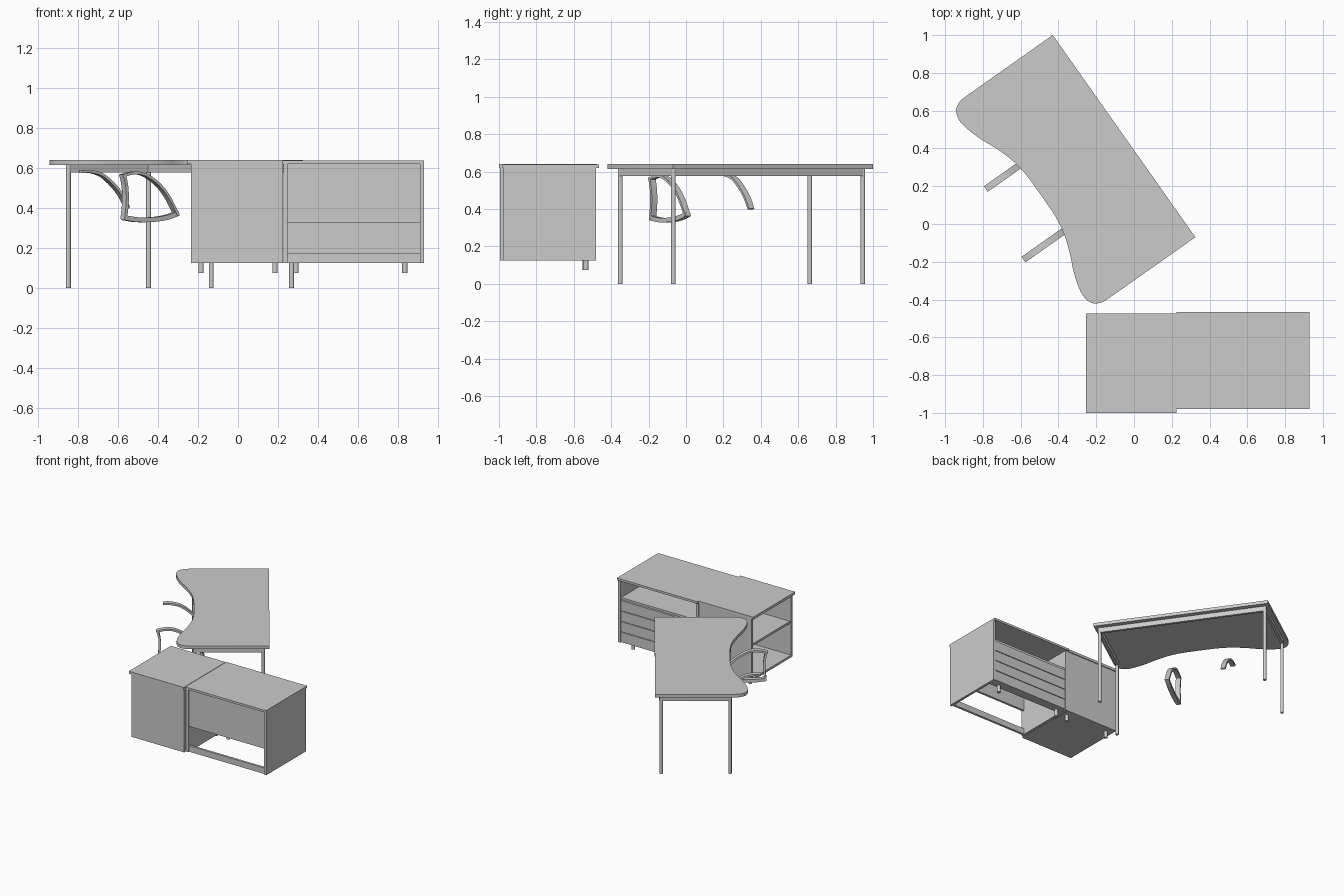
import bpy, bmesh, math
from mathutils import Matrix, Vector

if "Cube" in bpy.data.objects:
    bpy.data.objects.remove(bpy.data.objects["Cube"])


def finish(name, bm, mat=Matrix(), smooth=False):
    bmesh.ops.recalc_face_normals(bm, faces=bm.faces)
    me = bpy.data.meshes.new(name)
    bm.to_mesh(me)
    bm.free()
    if smooth:
        me.shade_smooth()
        me.set_sharp_from_angle(angle=math.radians(35))
    ob = bpy.data.objects.new(name, me)
    ob.matrix_world = mat
    bpy.context.collection.objects.link(ob)
    return ob


def box(name, x0, x1, y0, y1, z0, z1, mat=Matrix()):
    bm = bmesh.new()
    m = Matrix.Translation(((x0 + x1) / 2, (y0 + y1) / 2, (z0 + z1) / 2)) @ Matrix.Diagonal((x1 - x0, y1 - y0, z1 - z0, 1))
    bmesh.ops.create_cube(bm, size=1, matrix=m)
    return finish(name, bm, mat)


def rod(name, x, y, z0, z1, r, mat=Matrix()):
    bm = bmesh.new()
    bmesh.ops.create_cone(bm, cap_ends=True, segments=16, radius1=r, radius2=r, depth=z1 - z0,
                          matrix=Matrix.Translation((x, y, (z0 + z1) / 2)))
    return finish(name, bm, mat, True)


def prism(name, outline, c0, c1, mat):
    bm = bmesh.new()
    face = bm.faces.new([bm.verts.new((p[0], p[1], c0)) for p in outline])
    ext = bmesh.ops.extrude_face_region(bm, geom=[face])
    bmesh.ops.translate(bm, vec=(0, 0, c1 - c0), verts=[v for v in ext['geom'] if isinstance(v, bmesh.types.BMVert)])
    return finish(name, bm, mat, True)


def smooth_path(pts, n=4):
    # Catmull-Rom through the given points
    p = [Vector(q) for q in pts]
    p = [2 * p[0] - p[1]] + p + [2 * p[-1] - p[-2]]
    out = []
    for i in range(1, len(p) - 2):
        a, b, c, d = p[i - 1:i + 3]
        for k in range(n):
            t = k / n
            out.append(0.5 * (2 * b + (c - a) * t + (2 * a - 5 * b + 4 * c - d) * t * t + (3 * b - a - 3 * c + d) * t ** 3))
    return out + [p[-2]]


def band(name, pts, thick, c0, c1, mat):
    path = smooth_path(pts)
    sides = ([], [])
    for i, q in enumerate(path):
        d = (path[min(i + 1, len(path) - 1)] - path[max(i - 1, 0)]).normalized()
        nrm = Vector((-d.y, d.x)) * thick / 2
        sides[0].append(q + nrm)
        sides[1].append(q - nrm)
    return prism(name, sides[0] + sides[1][::-1], c0, c1, mat)


# Desk frame: local x runs along the back edge, local y towards the sitter
DESK = Matrix.Translation((0.325, -0.07, 0)) @ Matrix.Rotation(math.atan2(1.07, -0.755), 4, 'Z')
L = 1.31

# Desk top with a concave front and two rounded lobes
half = [(0, .575), (.005, .607), (.02, .637), (.045, .656), (.09, .665), (.15, .655), (.225, .631),
        (.30, .598), (.37, .572), (.44, .553), (.52, .542), (.60, .54)]
front = smooth_path(half + [(L - s, t) for s, t in half[::-1]], 3)
prism("desk_top", [(0, 0)] + front + [(L, 0)], .615, .64, DESK)

# Desk legs and rails
for i, s in enumerate((.035, L - .035)):
    for side, t in (("back", .045), ("front", .537)):
        rod(f"desk_{side}_leg_{i + 1}", s, t, 0, .615, .0125, DESK)
    box(f"desk_side_rail_{i + 1}", s - .01, s + .01, .045, .537, .577, .615, DESK)
box("desk_back_rail", .035, L - .035, .035, .055, .577, .615, DESK)

# Chair armrests: bands in the plane across the desk edge
ARM = DESK @ Matrix(((0, 0, 1, 0), (1, 0, 0, 0), (0, 1, 0, 0), (0, 0, 0, 1)))
arch = [(.81, .56), (.75, .574), (.675, .568), (.59, .52), (.528, .455), (.472, .365)]
band("near_armrest_arch", arch, .014, .41, .446, ARM)
band("near_armrest_post", [(.80, .562), (.787, .50), (.785, .43), (.795, .345)], .016, .41, .446, ARM)
band("near_armrest_base", [(.80, .352), (.71, .341), (.60, .344), (.52, .357), (.467, .374)], .024, .412, .444, ARM)
band("far_armrest_arch", [(.76, .583), (.70, .582), (.63, .562), (.56, .51), (.51, .455), (.478, .40)],
     .014, .83, .866, ARM)

# Open bookcase, shelves facing left
box("bookcase_top", -.255, .225, -1.0, -.475, .62, .64)
box("bookcase_rear_side", -.235, .225, -.995, -.977, .125, .62)
box("bookcase_front_side", -.235, .225, -.5, -.482, .125, .62)
box("bookcase_back", .207, .225, -.977, -.5, .125, .62)
box("bookcase_bottom", -.235, .207, -.977, -.5, .125, .143)
box("bookcase_shelf", -.225, .207, -.977, -.5, .39, .408)

# Drawer cabinet
box("cabinet_top", .225, .93, -.98, -.465, .62, .637)
for n, x in (("left", .228), ("right", .91)):
    box(f"cabinet_{n}_side", x, x + .02, -.975, -.48, .125, .62)
box("cabinet_back_panel", .248, .91, -.965, -.947, .325, .62)
box("cabinet_back_rail", .248, .91, -.965, -.947, .125, .172)
box("cabinet_niche_shelf", .248, .91, -.947, -.49, .462, .478)

# Four stacked drawer fronts
for i in range(4):
    z = .13 + i * .083
    box(f"drawer_front_{i + 1}", .25, .908, -.5, -.482, z, z + .078)
box("drawer_backing", .248, .91, -.508, -.5, .13, .462)

# Short feet
for i, x in enumerate((-.185, .185, .29, .835)):
    rod(f"cabinet_foot_{i + 1}", x, -.54 if i < 2 else -.535, .075, .132, .0135)
# Support strip that carries the feet under the drawers
box("cabinet_foot_strip", .248, .91, -.555, -.508, .13, .138)
